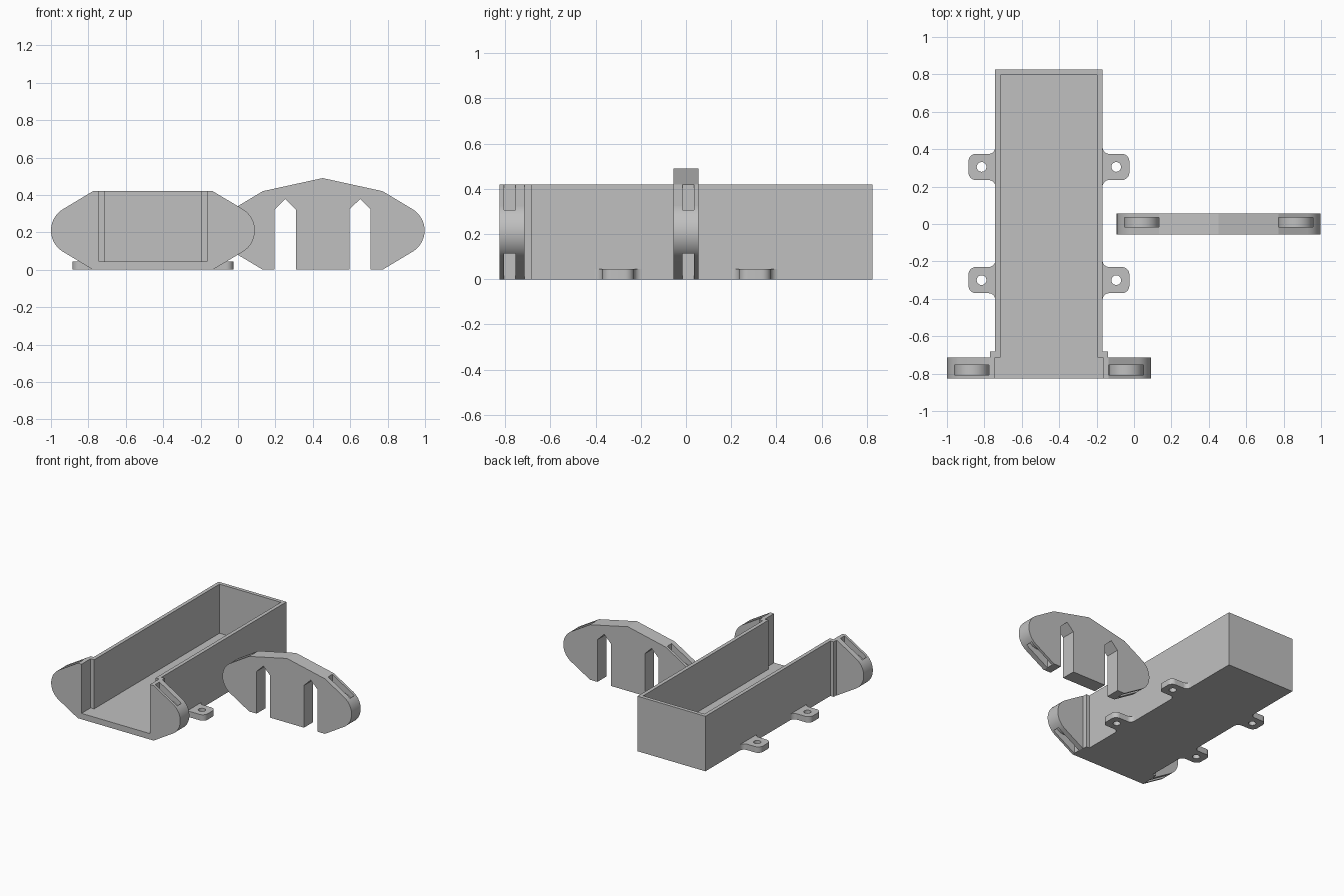
import bpy, bmesh, math
from mathutils import Vector

if "Cube" in bpy.data.objects:
    bpy.data.objects.remove(bpy.data.objects["Cube"])

grey = bpy.data.materials.new("plain_grey")
grey.diffuse_color = (0.53, 0.53, 0.53, 1)
grey.use_nodes = True
grey.node_tree.nodes["Principled BSDF"].inputs["Base Color"].default_value = grey.diffuse_color


def prism(name, pts, lo, hi, axis):
    """Extrude a 2D outline: axis 'y' uses (x, z) points, axis 'z' uses (x, y)."""
    def place(p, t):
        return Vector((p[0], t, p[1])) if axis == 'y' else Vector((p[0], p[1], t))
    bm = bmesh.new()
    a = [bm.verts.new(place(p, lo)) for p in pts]
    b = [bm.verts.new(place(p, hi)) for p in pts]
    bm.faces.new(a)
    bm.faces.new(b)
    n = len(pts)
    for i in range(n):
        j = (i + 1) % n
        bm.faces.new((a[i], a[j], b[j], b[i]))
    bmesh.ops.recalc_face_normals(bm, faces=bm.faces)
    me = bpy.data.meshes.new(name)
    bm.to_mesh(me)
    bm.free()
    me.materials.append(grey)
    ob = bpy.data.objects.new(name, me)
    bpy.context.collection.objects.link(ob)
    return ob


def rect(x0, x1, y0, y1):
    return [(x0, y0), (x1, y0), (x1, y1), (x0, y1)]


def arc(cx, cy, r, a0, a1, n):
    return [(cx + r * math.cos(math.radians(a0 + (a1 - a0) * i / n)),
             cy + r * math.sin(math.radians(a0 + (a1 - a0) * i / n)))
            for i in range(n + 1)]


def activate(ob):
    bpy.ops.object.select_all(action='DESELECT')
    ob.select_set(True)
    bpy.context.view_layer.objects.active = ob


def cut(ob, cutter):
    m = ob.modifiers.new("cut", 'BOOLEAN')
    m.operation = 'DIFFERENCE'
    m.solver = 'EXACT'
    m.object = cutter
    activate(ob)
    bpy.ops.object.modifier_apply(modifier=m.name)
    bpy.data.objects.remove(cutter)


def smooth(ob):
    activate(ob)
    bpy.ops.object.shade_smooth_by_angle(angle=math.radians(30))


H, MID, R = 0.42, 0.21, 0.133      # height, wing centre height, wing tip radius
HALF, FLAT = 0.545, 0.32           # half span, half length of the flat edges
TIP = HALF - R


def right_tip(cx):
    return arc(cx + TIP, MID, R, -60, 60, 24)


def left_tip(cx):
    return arc(cx - TIP, MID, R, 120, 240, 24)


def strap_pockets(ob, cx, y0, y1):
    """Pockets above and below a rounded post in each wing."""
    for s in (-1, 1):
        px, w = cx + s * TIP, 0.0925
        top = [(px - w, 0.6)] + arc(px, MID, w, 180, 0, 24) + [(px + w, 0.6)]
        low = [(px - w, -0.2)] + arc(px, MID, w, 180, 360, 24) + [(px + w, -0.2)]
        # leave a sliver of material between the two pockets
        for outline, dz in ((top, 0.004), (low, -0.004)):
            cut(ob, prism("pocket", [(x, z + dz) for x, z in outline], y0, y1, 'y'))


# Tray: long open box, open at the front
CX, BW, WALL, FLOOR = -0.455, 0.287, 0.028, 0.045
tray = prism("tray", rect(CX - BW, CX + BW, -0.715, 0.825), 0, H, 'z')
cut(tray, prism("cavity", rect(CX - BW + WALL, CX + BW - WALL, -0.9, 0.797),
                FLOOR, 0.6, 'z'))

# Winged front frame with a wide notch above the floor
N = 0.289
frame = prism("front_frame",
              [(CX - FLAT, 0), (CX + FLAT, 0)] + right_tip(CX)
              + [(CX + FLAT, H), (CX + N, H), (CX + N, FLOOR),
                 (CX - N, FLOOR), (CX - N, H), (CX - FLAT, H)]
              + left_tip(CX), -0.825, -0.715, 'y')
strap_pockets(frame, CX, -0.806, -0.755)
smooth(frame)

# Corner ribs and screw tabs on both sides of the tray
for s, side in ((-1, "left"), (1, "right")):
    prism("rib_" + side,
          rect(*sorted((CX + s * BW, CX + s * 0.315)), -0.715, -0.682), 0, H, 'z')
    for y, end in ((-0.3, "front"), (0.305, "back")):
        f, c, hw, out = 0.035, 0.04, 0.07, 0.43
        half = (arc(BW + f, hw + f, f, 180, 270, 8)
                + arc(out - c, hw - c, c, 90, 0, 8))
        outline = half + [(u, -v) for u, v in reversed(half)]
        tab = prism("screw_tab_%s_%s" % (end, side),
                    [(CX + s * u, y + v) for u, v in outline], 0, FLOOR, 'z')
        cut(tab, prism("hole", arc(CX + s * 0.36, y, 0.026, 0, 345, 23),
                       -0.1, 0.2, 'z'))
        smooth(tab)

# Separate end plate with a peaked top and two pointed slots
PX = 0.4525


def slot(c):
    w = 0.057
    return [(c - w, 0), (c - w, 0.322), (c, 0.378), (c + w, 0.322), (c + w, 0)]


plate = prism("end_plate",
              [(PX - FLAT, 0)] + slot(PX - 0.2) + slot(PX + 0.2)
              + [(PX + FLAT, 0)] + right_tip(PX)
              + [(PX + FLAT, H), (PX, 0.49), (PX - FLAT, H)]
              + left_tip(PX), -0.055, 0.055, 'y')
strap_pockets(plate, PX, -0.016, 0.035)
smooth(plate)
# crisp facets along the peaked top
for p in plate.data.polygons:
    if p.normal.z > 0.2 and p.center.z > 0.335:
        p.use_smooth = False
